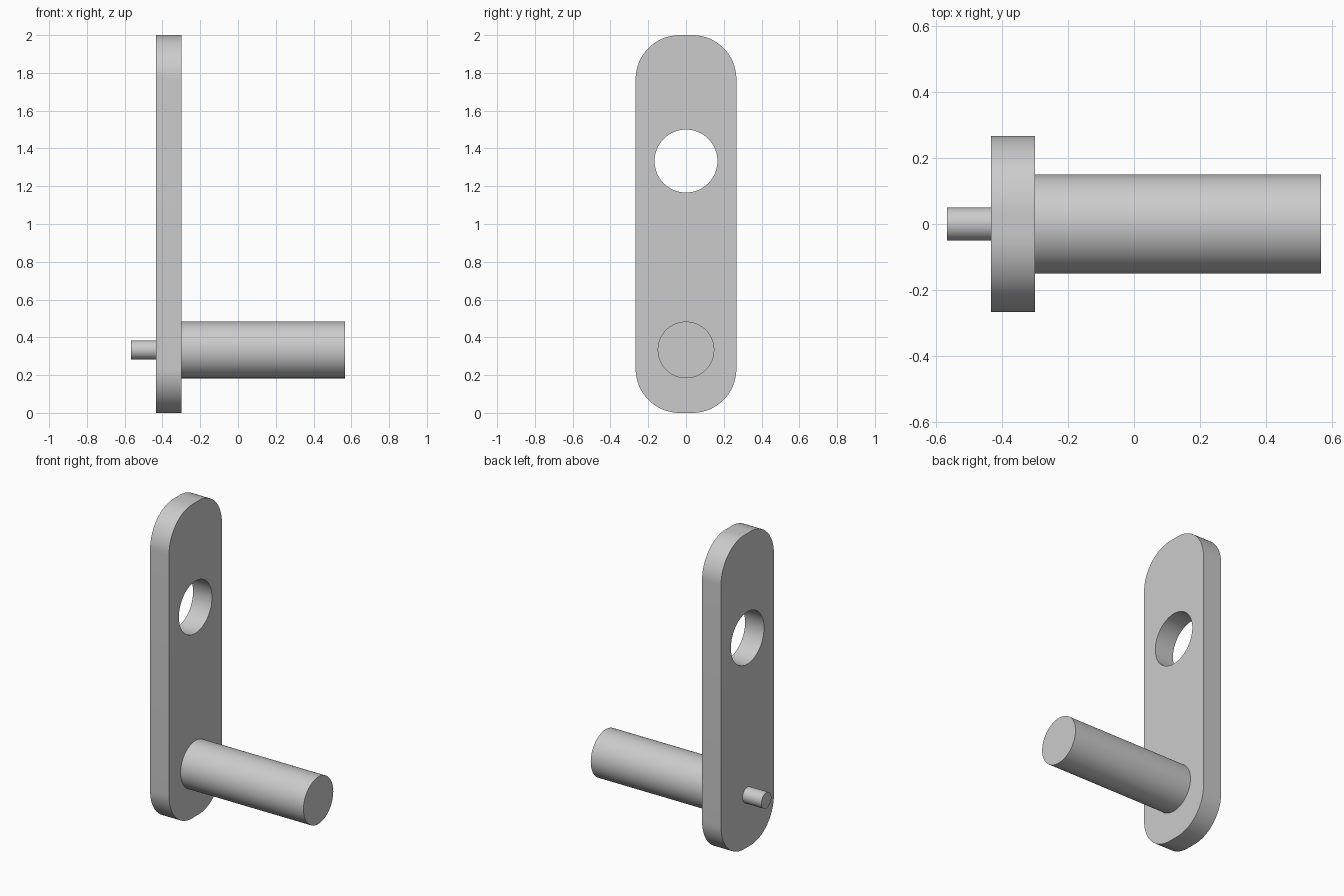
import bpy, bmesh, math
from mathutils import Matrix, Vector

cube = bpy.data.objects.get("Cube")
if cube:
    bpy.data.objects.remove(cube, do_unlink=True)

UNIT = 2 / 30            # the plate is 30 units tall
PIVOT_Z = 5 * UNIT       # height of handle and pin axis
HOLE_Z = 20 * UNIT
PLATE_X = (-6.5 * UNIT, -4.5 * UNIT)
END_X = 8.5 * UNIT

grey = bpy.data.materials.new("plain grey")
grey.use_nodes = True
grey.diffuse_color = (0.6, 0.6, 0.6, 1)
grey.node_tree.nodes["Principled BSDF"].inputs["Base Color"].default_value = (0.6, 0.6, 0.6, 1)


def finish(name, bm):
    bmesh.ops.recalc_face_normals(bm, faces=bm.faces)
    mesh = bpy.data.meshes.new(name)
    bm.to_mesh(mesh)
    bm.free()
    mesh.materials.append(grey)
    obj = bpy.data.objects.new(name, mesh)
    bpy.context.collection.objects.link(obj)
    bpy.ops.object.select_all(action="DESELECT")
    obj.select_set(True)
    bpy.context.view_layer.objects.active = obj
    bpy.ops.object.shade_smooth_by_angle(angle=math.radians(30))
    return obj


def arc(cy, cz, radius, start, sweep, steps):
    angles = [start + sweep * i / steps for i in range(steps + 1)]
    return [(cy + radius * math.cos(a), cz + radius * math.sin(a)) for a in angles]


def add_loop(bm, points):
    verts = [bm.verts.new((PLATE_X[0], y, z)) for y, z in points]
    return [bm.edges.new((v, verts[i - 1])) for i, v in enumerate(verts)]


# Plate: rounded outline with a round hole, extruded along x
corner = 3.5 * UNIT
half_w, half_h = 4 * UNIT - corner, 1 - corner
outline = []
for i, (sy, sz) in enumerate([(1, 1), (-1, 1), (-1, -1), (1, -1)]):
    outline += arc(sy * half_w, 1 + sz * half_h, corner, i * math.pi / 2, math.pi / 2, 24)
hole = arc(0, HOLE_Z, 2.5 * UNIT, 0, math.tau, 64)[:-1]

bm = bmesh.new()
edges = add_loop(bm, outline) + add_loop(bm, hole)
bmesh.ops.triangle_fill(bm, edges=edges, use_beauty=True, use_dissolve=False)
extruded = bmesh.ops.extrude_face_region(bm, geom=bm.faces[:], use_keep_orig=True)
moved = [g for g in extruded["geom"] if isinstance(g, bmesh.types.BMVert)]
bmesh.ops.translate(bm, verts=moved, vec=Vector((PLATE_X[1] - PLATE_X[0], 0, 0)))
finish("plate", bm)


# Round bars along x
def bar(name, x0, x1, radius):
    bm = bmesh.new()
    place = Matrix.Translation(((x0 + x1) / 2, 0, PIVOT_Z)) @ Matrix.Rotation(math.pi / 2, 4, "Y")
    bmesh.ops.create_cone(bm, cap_ends=True, segments=64, radius1=radius, radius2=radius,
                          depth=x1 - x0, matrix=place)
    finish(name, bm)


bar("handle", PLATE_X[1], END_X, 2.25 * UNIT)
bar("pin", -END_X, PLATE_X[0], 0.75 * UNIT)
